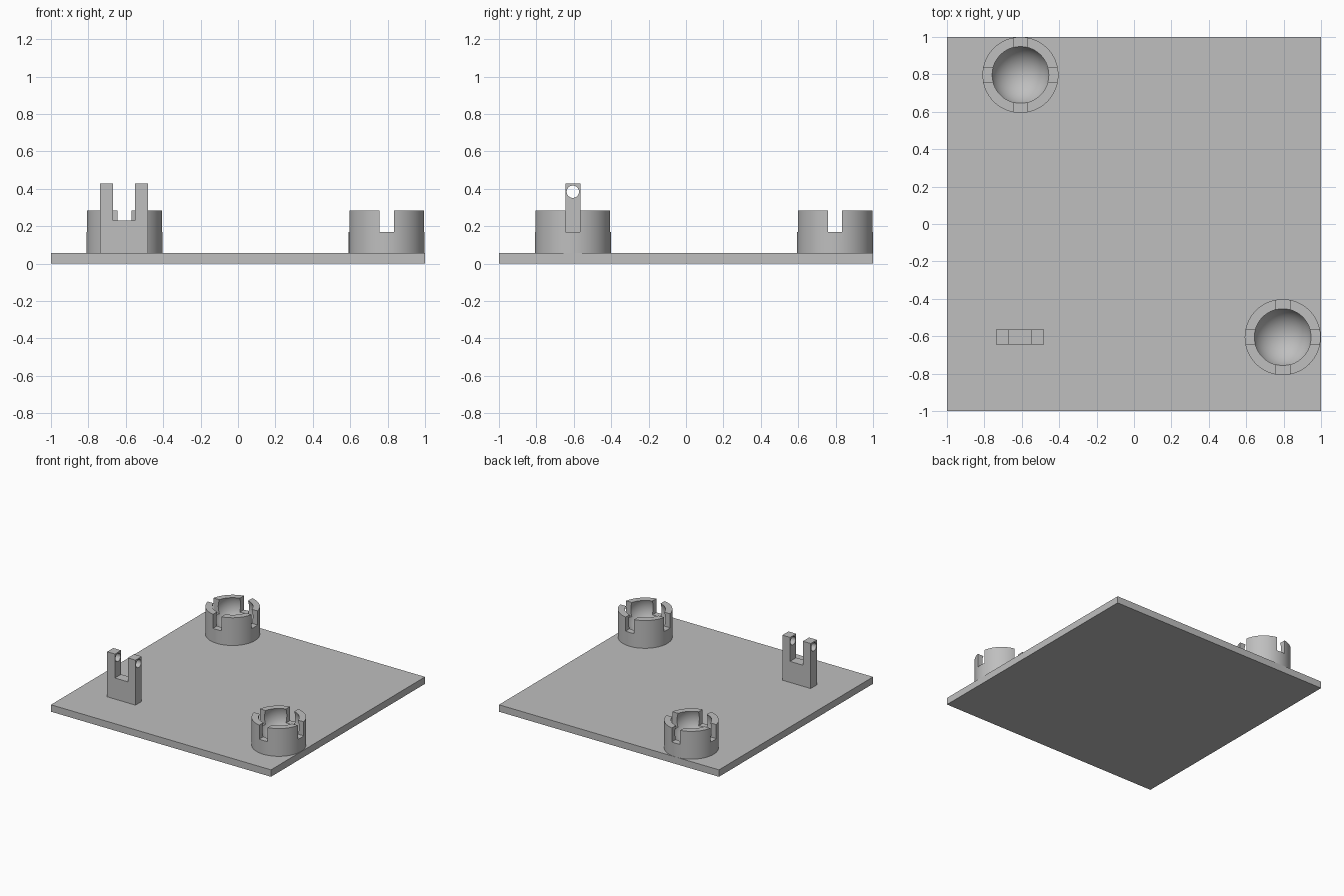
import bpy
import math

if "Cube" in bpy.data.objects:
    bpy.data.objects.remove(bpy.data.objects["Cube"], do_unlink=True)

# Single grey plastic
grey = bpy.data.materials.new("grey plastic")
grey.use_nodes = True
colour = (0.52, 0.52, 0.52, 1)
grey.diffuse_color = colour
grey.node_tree.nodes["Principled BSDF"].inputs["Base Color"].default_value = colour


def finish(name):
    obj = bpy.context.object
    obj.name = name
    obj.data.materials.append(grey)
    return obj


def box(name, x, y, z):
    """Box between the (min, max) pairs given for each axis."""
    bpy.ops.mesh.primitive_cube_add(size=1, location=[sum(p) / 2 for p in (x, y, z)])
    bpy.context.object.scale = [p[1] - p[0] for p in (x, y, z)]
    bpy.ops.object.transform_apply(location=False, rotation=False, scale=True)
    return finish(name)


def cylinder(name, radius, depth, location, rotation=(0, 0, 0), sides=96):
    bpy.ops.mesh.primitive_cylinder_add(vertices=sides, radius=radius, depth=depth,
                                        location=location, rotation=rotation)
    return finish(name)


def cut(target, cutter):
    """Subtract the cutter from the target, then discard the cutter."""
    mod = target.modifiers.new("cut", 'BOOLEAN')
    mod.operation = 'DIFFERENCE'
    mod.solver = 'EXACT'
    mod.object = cutter
    bpy.ops.object.select_all(action='DESELECT')
    target.select_set(True)
    bpy.context.view_layer.objects.active = target
    bpy.ops.object.modifier_apply(modifier=mod.name)
    bpy.data.objects.remove(cutter, do_unlink=True)


def smooth(obj):
    bpy.ops.object.select_all(action='DESELECT')
    obj.select_set(True)
    bpy.context.view_layer.objects.active = obj
    bpy.ops.object.shade_smooth_by_angle(angle=math.radians(30))


# Base plate
PLATE = 0.057
box("base_plate", (-1, 1), (-1, 1), (0, PLATE))

# Ball sockets: round cups with a spherical hollow and four slots
RIM, SLOT_FLOOR, HALF_SLOT, CUP_R = 0.285, 0.17, 0.038, 0.203


def socket(name, x, y):
    bottom = PLATE / 2
    cup = cylinder(name, CUP_R, RIM - bottom, (x, y, (RIM + bottom) / 2))
    bpy.ops.mesh.primitive_uv_sphere_add(segments=96, ring_count=48, radius=0.162,
                                         location=(x, y, (RIM + SLOT_FLOOR) / 2))
    cut(cup, finish("hollow_cutter"))
    for half_x, half_y in ((0.3, HALF_SLOT), (HALF_SLOT, 0.3)):
        cut(cup, box("slot_cutter", (x - half_x, x + half_x),
                     (y - half_y, y + half_y), (SLOT_FLOOR, RIM + 0.1)))
    smooth(cup)


socket("back_socket", -0.607, 0.797)
socket("front_socket", 0.795, -0.605)

# Forked hinge bracket with a pin hole through both prongs
bracket = box("hinge_bracket", (-0.738, -0.48), (-0.645, -0.565), (PLATE / 2, 0.427))
cut(bracket, box("fork_cutter", (-0.667, -0.55), (-0.8, -0.4), (0.23, 0.6)))
cut(bracket, cylinder("pin_cutter", 0.033, 0.6, (-0.609, -0.605, 0.384),
                      (0, math.pi / 2, 0), 48))
smooth(bracket)
